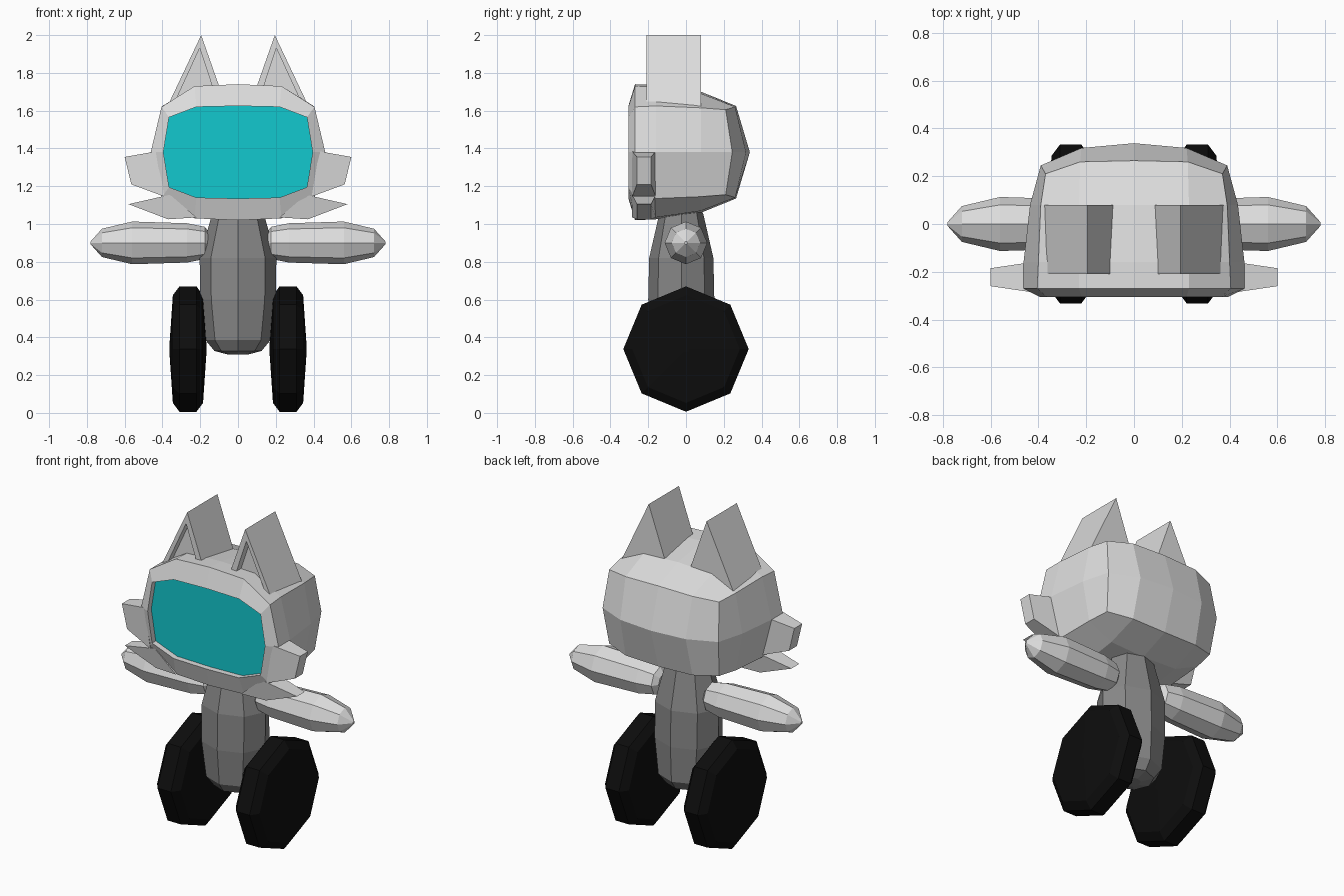
import bpy, bmesh, math

if "Cube" in bpy.data.objects:
    bpy.data.objects.remove(bpy.data.objects["Cube"])


def material(name, rgb):
    m = bpy.data.materials.new(name)
    m.diffuse_color = (*rgb, 1)
    m.use_nodes = True
    m.node_tree.nodes["Principled BSDF"].inputs["Base Color"].default_value = m.diffuse_color
    return m


LIGHT = material("light_grey", (0.72, 0.72, 0.72))
DARK = material("mid_grey", (0.25, 0.25, 0.25))
BLACK = material("tyre_black", (0.004, 0.004, 0.004))
TEAL = material("screen_teal", (0.006, 0.58, 0.62))


def finish(name, bm, mats, mirror=False):
    bmesh.ops.recalc_face_normals(bm, faces=bm.faces)
    me = bpy.data.meshes.new(name)
    bm.to_mesh(me)
    bm.free()
    ob = bpy.data.objects.new(name, me)
    bpy.context.collection.objects.link(ob)
    for m in mats:
        me.materials.append(m)
    if mirror:
        ob.modifiers.new("mirror", 'MIRROR').use_mirror_merge = False
    return ob


def bridge(bm, rings):
    """Join successive rings of points with quads; return the vertex rings."""
    vs = [[bm.verts.new(p) for p in r] for r in rings]
    n = len(rings[0])
    for a, b in zip(vs, vs[1:]):
        for i in range(n):
            j = (i + 1) % n
            bm.faces.new((a[i], a[j], b[j], b[i]))
    return vs


def loft(name, rings, mat, mirror=False):
    bm = bmesh.new()
    vs = bridge(bm, rings)
    bm.faces.new(vs[0])
    bm.faces.new(vs[-1])
    return finish(name, bm, [mat], mirror)


def octagon(r1, r2):
    return [(r1 * math.cos(k * math.pi / 4), r2 * math.sin(k * math.pi / 4)) for k in range(8)]


# Head: 12-point rings, symmetric about z = 1.38, from the screen to the back
MID = 1.38


def head_ring(quarter):
    """quarter: four (x, height above middle, y) points from top centre to side."""
    right = list(quarter) + [(x, -h, y) for x, h, y in quarter[2::-1]]
    full = right + [(-x, h, y) for x, h, y in right[5:0:-1]]
    return [(x, y, MID + h) for x, h, y in full]


def flat_ring(y, *pts):
    return head_ring([(x, h, y) for x, h in pts])


SCREEN = ((0, .245), (.22, .24), (.365, .185), (.395, 0))
bm = bmesh.new()
rings = bridge(bm, [
    flat_ring(-.27, *SCREEN),
    flat_ring(-.305, *SCREEN),
    flat_ring(-.27, (0, .36), (.23, .35), (.405, .24), (.462, 0)),
    flat_ring(-.16, (0, .355), (.23, .345), (.40, .245), (.462, 0)),
    flat_ring(.08, (0, .32), (.23, .31), (.39, .235), (.435, 0)),
    head_ring([(0, .245, .265), (.225, .24, .26), (.37, .225, .21), (.39, 0, .245)]),
])
bm.faces.new(rings[0]).material_index = 1
b = rings[-1]
L, O, R = [bm.verts.new((x, y, MID)) for x, y in ((-.22, .318), (0, .338), (.22, .318))]
for f in ((b[0], b[1], R, O), (b[1], b[2], b[3], R), (b[3], b[4], b[5], R), (b[5], b[6], O, R),
          (b[0], O, L, b[11]), (b[11], L, b[9], b[10]), (b[9], L, b[7], b[8]), (b[7], L, O, b[6])):
    bm.faces.new(f)
finish("head", bm, [LIGHT, TEAL])


# Cheek tufts: tapered blocks growing out of the head's front rim
def tuft(name, root, tip):
    def quad(pts, y0, y1):
        (xa, za), (xb, zb) = pts
        return [(xa, y0, za), (xb, y0, zb), (xb, y1, zb), (xa, y1, za)]
    loft(name, [quad(root, -.285, -.16), quad(tip, -.26, -.185)], LIGHT, True)


tuft("upper_cheek_tuft", ((.43, 1.385), (.39, 1.145)), ((.60, 1.355), (.565, 1.21)))
tuft("lower_cheek_tuft", ((.36, 1.155), (.22, 1.035)), ((.58, 1.105), (.37, 1.025)))

# Ears: triangular prisms with a recessed inner triangle on the front
outer = ((.195, 2.0), (.07, 1.645), (.375, 1.62))
inner = ((.203, 1.93), (.12, 1.68), (.325, 1.665))


def tri(pts, y):
    return [(x, y, z) for x, z in pts]


loft("ear", [tri(inner, -.165), tri(inner, -.21), tri(outer, -.21), tri(outer, .08)], LIGHT, True)

# Body: eight-sided column, narrow at the neck and rounded underneath
loft("body", [[(x, y + cy, z) for x, y in octagon(rx, ry)] for z, rx, ry, cy in (
    (.308, .05, .05, -.02), (.328, .125, .12, -.02), (.385, .172, .16, -.02),
    (.60, .20, .175, -.025), (.82, .203, .17, -.025), (1.06, .135, .115, -.025))], DARK)

# Arms: eight-sided bars pointing sideways to a blunt tip
loft("arm", [[(x, y, .90 + z) for y, z in octagon(r, r)] for x, r in (
    (.15, .05), (.175, .085), (.27, .104), (.56, .113), (.72, .075), (.78, .008))], LIGHT, True)

# Wheels: octagonal discs with a bevelled tread
loft("wheel", [[(.265 + dx, y, .338 + z) for y, z in octagon(r, r)] for dx, r in (
    (-.098, .02), (-.08, .285), (-.045, .332), (.045, .332), (.08, .285), (.098, .02))], BLACK, True)
